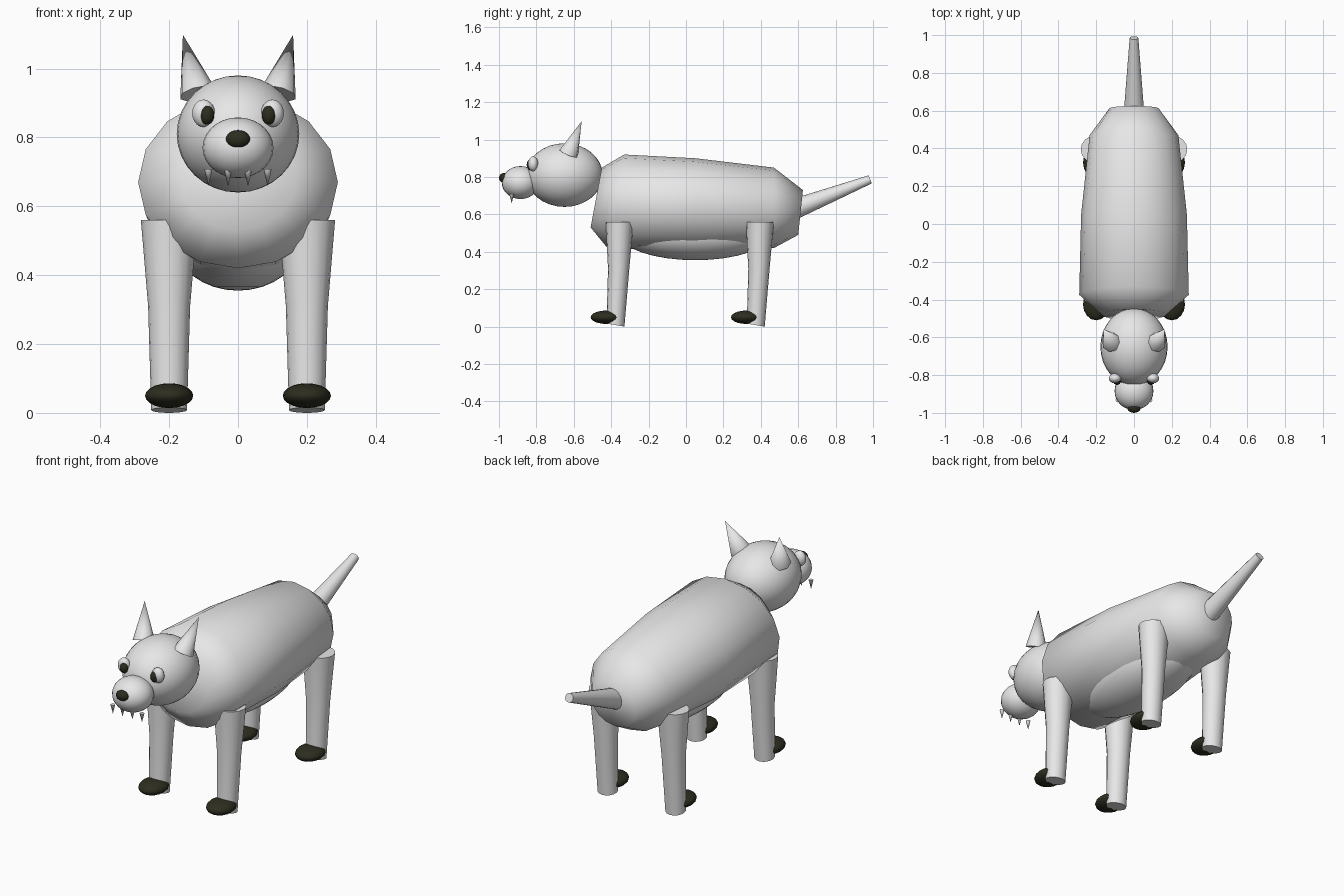
import bpy, bmesh, math
from mathutils import Vector

if "Cube" in bpy.data.objects:
    bpy.data.objects.remove(bpy.data.objects["Cube"])


def material(name, rgb):
    m = bpy.data.materials.new(name)
    m.diffuse_color = (*rgb, 1)
    m.use_nodes = True
    m.node_tree.nodes["Principled BSDF"].inputs["Base Color"].default_value = m.diffuse_color
    return m


GREY = material("light grey", (0.8, 0.8, 0.8))
DARK = material("dark olive", (0.026, 0.026, 0.014))


def finish(ob, name, mat, angle=60):
    ob.name = name
    ob.data.materials.append(mat)
    bpy.ops.object.select_all(action='DESELECT')
    ob.select_set(True)
    bpy.context.view_layer.objects.active = ob
    bpy.ops.object.shade_smooth_by_angle(angle=math.radians(angle))
    return ob


def ellipsoid(name, loc, radii, mat, segs=24, rings=14):
    bpy.ops.mesh.primitive_uv_sphere_add(segments=segs, ring_count=rings, radius=1, location=loc)
    ob = bpy.context.object
    ob.scale = radii
    return finish(ob, name, mat)


def loft(name, rings, mat, sides, angle=60):
    """Skin a closed tube over rings of (centre, axis a, axis b)."""
    bm = bmesh.new()
    loops = []
    for c, a, b in rings:
        loops.append([bm.verts.new(Vector(c) + Vector(a) * math.cos(t) + Vector(b) * math.sin(t))
                      for t in (2 * math.pi * i / sides for i in range(sides))])
    for p, q in zip(loops, loops[1:]):
        for i in range(sides):
            j = (i + 1) % sides
            bm.faces.new((p[i], p[j], q[j], q[i]))
    bm.faces.new(loops[0][::-1])
    bm.faces.new(loops[-1])
    bmesh.ops.recalc_face_normals(bm, faces=bm.faces)
    me = bpy.data.meshes.new(name)
    bm.to_mesh(me)
    bm.free()
    ob = bpy.data.objects.new(name, me)
    bpy.context.collection.objects.link(ob)
    return finish(ob, name, mat, angle)


def cone(name, base, tip, r1, r2, mat, sides):
    base, tip = Vector(base), Vector(tip)
    d = tip - base
    bpy.ops.mesh.primitive_cone_add(vertices=sides, radius1=r1, radius2=r2, depth=d.length,
                                    location=(base + tip) / 2)
    ob = bpy.context.object
    ob.rotation_euler = d.to_track_quat('Z', 'Y').to_euler()
    return finish(ob, name, mat)


# Torso: leaning rings given as top y, top z, bottom y, bottom z, half width
sections = [(-0.45, 0.85, -0.51, 0.53, 0.17),
            (-0.33, 0.92, -0.42, 0.42, 0.29),
            (0.05, 0.90, 0.05, 0.40, 0.28),
            (0.47, 0.85, 0.47, 0.42, 0.235),
            (0.625, 0.73, 0.60, 0.49, 0.13)]
loft("torso", [((0, (ty + by) / 2, (tz + bz) / 2), (w, 0, 0), (0, (ty - by) / 2, (tz - bz) / 2))
               for ty, tz, by, bz, w in sections], GREY, 16)
ellipsoid("belly", (0, 0.05, 0.50), (0.185, 0.41, 0.145), GREY, 32, 16)

# Tail
cone("tail", (0, 0.54, 0.613), (0, 0.985, 0.787), 0.058, 0.023, GREY, 16)

# Head, muzzle and nose
ellipsoid("head", (0, -0.65, 0.81), (0.178, 0.205, 0.17), GREY, 32, 16)
ellipsoid("muzzle", (0, -0.885, 0.77), (0.103, 0.10, 0.088), GREY)
ellipsoid("nose", (0, -0.975, 0.795), (0.035, 0.025, 0.026), DARK, 16, 10)

for side, s in (("left", -1), ("right", 1)):
    # Eyes and ears
    ellipsoid(side + "_eye", (s * 0.1, -0.817, 0.87), (0.033, 0.027, 0.04), GREY, 16, 10)
    ellipsoid(side + "_pupil", (s * 0.09, -0.832, 0.865), (0.021, 0.02, 0.028), DARK, 16, 10)
    cone(side + "_ear", (s * 0.117, -0.627, 0.927), (s * 0.16, -0.558, 1.098), 0.054, 0, GREY, 8)

    # Teeth
    for label, x in (("inner", 0.029), ("outer", 0.086)):
        cone(f"{side}_{label}_tooth", (s * x, -0.932, 0.708), (s * x, -0.932, 0.658), 0.012, 0, GREY, 8)

    # Legs and paws
    for end, y in (("front", -0.355), ("back", 0.395)):
        loft(f"{side}_{end}_leg", [((s * 0.2, y, 0.56), (0.082, 0, 0), (0, 0.075, 0)),
                                   ((s * 0.2, y - 0.005, 0.31), (0.061, 0, 0), (0, 0.057, 0)),
                                   ((s * 0.2, y - 0.022, 0.008), (0.052, 0, 0), (0, 0.048, -0.008))],
             GREY, 16)
        ellipsoid(f"{side}_{end}_paw", (s * 0.2, y - 0.07, 0.05), (0.07, 0.085, 0.036), DARK, 16, 10)
